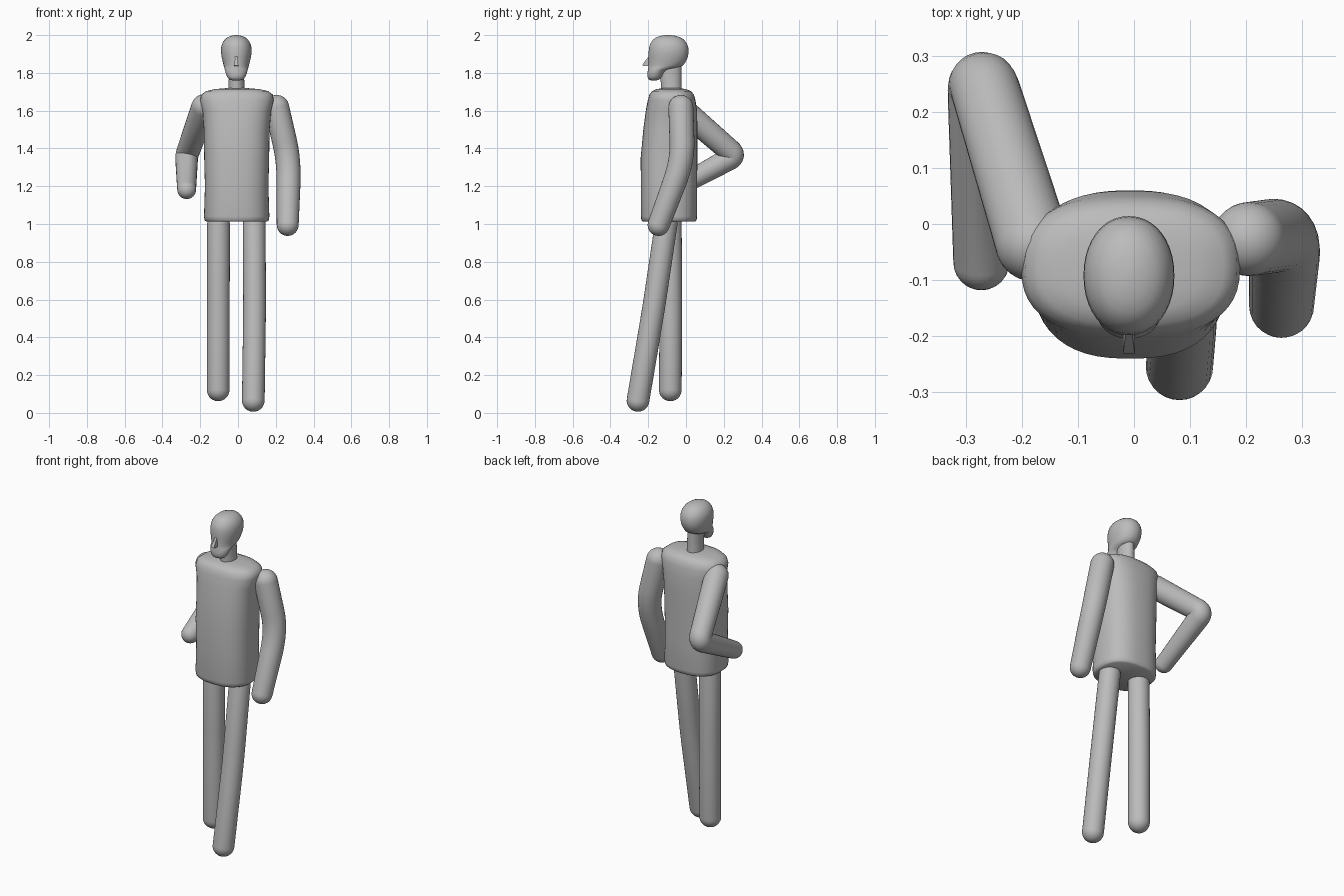
import bpy, bmesh, math
from mathutils import Vector

if "Cube" in bpy.data.objects:
    bpy.data.objects.remove(bpy.data.objects["Cube"])

grey = bpy.data.materials.new("plain grey")
grey.diffuse_color = (0.5, 0.5, 0.5, 1)
grey.use_nodes = True
grey.node_tree.nodes["Principled BSDF"].inputs["Base Color"].default_value = grey.diffuse_color


def finish(name, bm, angle=50):
    bmesh.ops.recalc_face_normals(bm, faces=bm.faces)
    mesh = bpy.data.meshes.new(name)
    bm.to_mesh(mesh)
    bm.free()
    mesh.materials.append(grey)
    for p in mesh.polygons:
        p.use_smooth = True
    mesh.set_sharp_from_angle(angle=math.radians(angle))
    obj = bpy.data.objects.new(name, mesh)
    bpy.context.collection.objects.link(obj)
    return obj


def skin(name, rings, angle=50):
    """Bridge equal-length rings of points and close both ends."""
    bm = bmesh.new()
    loops = [[bm.verts.new(p) for p in ring] for ring in rings]
    n = len(loops[0])
    for a, b in zip(loops, loops[1:]):
        for i in range(n):
            j = (i + 1) % n
            bm.faces.new((a[i], a[j], b[j], b[i]))
    bm.faces.new(loops[0][::-1])
    bm.faces.new(loops[-1])
    return finish(name, bm, angle)


def oval(z, cx, cy, rx, ry, power=2.0, n=40):
    """Horizontal superellipse ring."""
    ring = []
    for i in range(n):
        a = 2 * math.pi * i / n
        c, s = math.cos(a), math.sin(a)
        ring.append((cx + rx * math.copysign(abs(c) ** (2 / power), c),
                     cy + ry * math.copysign(abs(s) ** (2 / power), s), z))
    return ring


def limb(name, start, joint, end, radii, bend=0.25, n=28):
    """Round-ended tube with a softened bend at the joint."""
    p0, p1, p2 = Vector(start), Vector(joint), Vector(end)
    r0, r1, r2 = radii
    d0, d2 = (p1 - p0).normalized(), (p2 - p1).normalized()
    a, b = p1.lerp(p0, bend), p1.lerp(p2, bend)
    path = []
    # rounded top
    for k in range(8):
        t = math.radians(4 + 86 * k / 7)
        path.append((p0 - d0 * r0 * math.cos(t), d0, r0 * math.sin(t)))
    # bend
    ra, rb = r1 + (r0 - r1) * bend, r1 + (r2 - r1) * bend
    for k in range(9):
        t = k / 8
        pos = a.lerp(p1, t).lerp(p1.lerp(b, t), t)
        path.append((pos, d0.lerp(d2, t).normalized(), ra + (rb - ra) * t))
    # rounded tip
    for k in range(8):
        t = math.radians(90 - 86 * k / 7)
        path.append((p2 + d2 * r2 * math.cos(t), d2, r2 * math.sin(t)))
    rings = []
    for pos, d, r in path:
        v = d.cross(Vector((1, 0, 0))).normalized()
        u = v.cross(d)
        rings.append([pos + r * (u * math.cos(2 * math.pi * i / n) +
                                 v * math.sin(2 * math.pi * i / n)) for i in range(n)])
    return skin(name, rings)


# Torso: z, centre x, centre y, half width, half depth
torso = [(1.012, -.007, -.09, .160, .138), (1.020, -.007, -.09, .170, .146),
         (1.040, -.007, -.09, .173, .149), (1.20, -.007, -.09, .168, .149),
         (1.35, -.007, -.09, .172, .150), (1.50, -.007, -.083, .174, .143),
         (1.60, -.006, -.077, .182, .136), (1.655, -.006, -.076, .195, .126),
         (1.685, -.005, -.076, .189, .118), (1.703, -.005, -.077, .165, .103),
         (1.714, -.005, -.078, .120, .080), (1.719, -.005, -.078, .060, .045)]
skin("torso", [oval(*r, power=2.5, n=48) for r in torso])

# Neck
skin("neck", [oval(1.69, -.008, -.078, .045, .056), oval(1.74, -.008, -.078, .042, .054),
              oval(1.79, -.008, -.082, .040, .058), oval(1.86, -.008, -.085, .040, .060)])

# Head: z, front y, back y, half width
head = [(1.760, -.185, -.155, .020), (1.766, -.198, -.140, .038), (1.780, -.204, -.125, .049),
        (1.800, -.204, -.112, .056), (1.818, -.201, -.090, .061), (1.828, -.200, -.040, .064),
        (1.840, -.199, -.015, .067), (1.860, -.198, -.001, .072), (1.885, -.198, .010, .078),
        (1.910, -.198, .014, .081), (1.935, -.195, .012, .080), (1.955, -.189, .005, .075),
        (1.975, -.175, -.010, .063), (1.988, -.158, -.029, .048), (1.996, -.135, -.055, .028),
        (2.000, -.108, -.082, .008)]
skin("head", [oval(z, -.009, (f + b) / 2, w, (b - f) / 2, 2.1) for z, f, b, w in head], 80)

# Nose: small wedge
bm = bmesh.new()
sides = [[bm.verts.new((-.009 + s * w, y, z)) for y, z, w in
          ((-.185, 1.835, .011), (-.231, 1.838, .011), (-.228, 1.848, .010),
           (-.197, 1.888, .006), (-.185, 1.888, .006))] for s in (-1, 1)]
bm.faces.new(sides[0])
bm.faces.new(sides[1][::-1])
for i in range(5):
    j = (i + 1) % 5
    bm.faces.new((sides[0][i], sides[0][j], sides[1][j], sides[1][i]))
finish("nose", bm, 30)

# Arms: one bent behind with the hand at the hip, one hanging
limb("right_arm", (-.180, -.035, 1.620), (-.272, .262, 1.362), (-.272, -.068, 1.182),
     (.067, .061, .050), bend=0.10)
limb("left_arm", (.205, -.027, 1.617), (.270, -.018, 1.335), (.263, -.145, .995),
     (.066, .066, .058), bend=0.35)

# Legs: one upright, one stepping forward
limb("right_leg", (-.103, -.083, 1.00), (-.104, -.080, .55), (-.105, -.083, .122),
     (.060, .060, .060))
limb("left_leg", (.086, -.105, 1.00), (.088, -.172, .55), (.081, -.254, .066),
     (.060, .060, .060))
